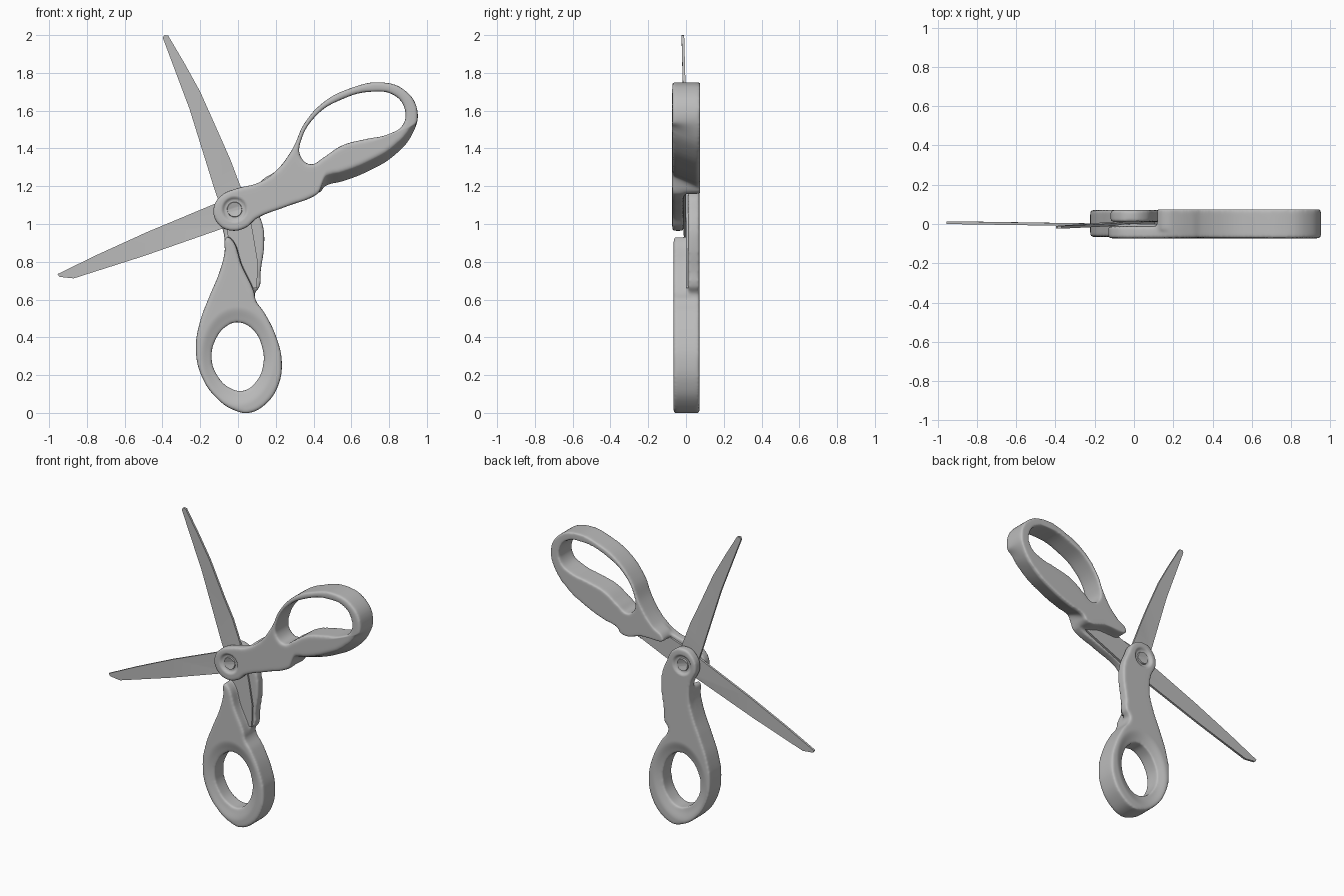
import bpy, bmesh, math
from mathutils import Vector, Matrix

cube = bpy.data.objects.get("Cube")
if cube:
    bpy.data.objects.remove(cube, do_unlink=True)

grey = bpy.data.materials.new("plain grey")
grey.use_nodes = True
TONE = (0.5, 0.5, 0.5, 1)
grey.diffuse_color = TONE
grey.node_tree.nodes["Principled BSDF"].inputs["Base Color"].default_value = TONE

PIVOT = (-0.018, 1.077)


def link(name, mesh):
    mesh.materials.clear()
    mesh.materials.append(grey)
    obj = bpy.data.objects.new(name, mesh)
    bpy.context.collection.objects.link(obj)
    return obj


def evaluated_mesh(obj):
    """Mesh of an object with curves and modifiers applied; the object is removed."""
    bpy.context.view_layer.update()
    dg = bpy.context.evaluated_depsgraph_get()
    mesh = bpy.data.meshes.new_from_object(obj.evaluated_get(dg))
    bpy.data.objects.remove(obj, do_unlink=True)
    return mesh


def smooth(obj, angle):
    bpy.ops.object.select_all(action="DESELECT")
    obj.select_set(True)
    bpy.context.view_layer.objects.active = obj
    bpy.ops.object.shade_smooth_by_angle(angle=math.radians(angle))


def slab(outlines, y0, y1, curved=True):
    """Extrude closed front outlines (in hundredths) from y0 to y1."""
    curve = bpy.data.curves.new("outline", "CURVE")
    curve.dimensions, curve.fill_mode = "2D", "BOTH"
    curve.extrude, curve.resolution_u = (y1 - y0) / 2, 6
    for pts in outlines:
        s = curve.splines.new("BEZIER")
        s.bezier_points.add(len(pts) - 1)
        s.use_cyclic_u = True
        for bp, (x, z) in zip(s.bezier_points, pts):
            bp.co = (x / 100, z / 100, 0)
            bp.handle_left_type = bp.handle_right_type = "AUTO" if curved else "VECTOR"
    obj = bpy.data.objects.new("outline", curve)
    bpy.context.collection.objects.link(obj)
    mesh = evaluated_mesh(obj)
    mesh.transform(Matrix.Translation((0, (y0 + y1) / 2, 0)) @ Matrix.Rotation(math.pi / 2, 4, "X"))
    return mesh


def handle(name, slabs, shape):
    """Fuse slabs into one softly rounded body, then sculpt it with a rule."""
    bm = bmesh.new()
    for m in slabs:
        bm.from_mesh(m)
    bmesh.ops.remove_doubles(bm, verts=bm.verts, dist=0.0001)
    mesh = bpy.data.meshes.new(name)
    bm.to_mesh(mesh)
    bm.free()
    obj = link(name, mesh)
    fuse = obj.modifiers.new("fuse", "REMESH")
    fuse.mode, fuse.voxel_size = "VOXEL", 0.0075
    soft = obj.modifiers.new("soften", "SMOOTH")
    soft.factor, soft.iterations = 0.5, 14
    mesh = evaluated_mesh(obj)
    for v in mesh.vertices:
        shape(v.co)
    obj = link(name, mesh)
    smooth(obj, 60)
    return obj


def ramp(t):
    t = max(0.0, min(1.0, t))
    return t * t * (3 - 2 * t)


def dish(co, side):
    """Round recess around the pivot on the outer face."""
    r = math.hypot(co.x - PIVOT[0], co.z - PIVOT[1])
    if co.y * side > 0.045:
        co.y -= side * 0.014 * ramp((0.068 - r) / 0.016)


# Long-loop handle: front half carries the pivot head, back half stops at a slanted edge
long_loop = [(29, 140), (35, 153), (46, 165), (60, 172), (75, 175), (88, 171), (95, 160),
             (92.5, 148), (83, 136.5), (68, 127.5), (55, 122.5), (46, 120), (43, 116.5)]
long_hole = [(33, 136), (33, 143), (42, 158), (55, 166), (70, 170), (83, 168), (88.5, 160),
             (87, 152), (80, 147.5), (68, 145), (55, 141.5), (45, 135), (38.5, 131.5)]
long_head = [(25, 109), (10, 103), (4, 98), (-4, 96.5), (-10.5, 100), (-13, 108), (-9, 115),
             (0, 119), (10, 121.5), (20, 128)]
long_wedge = [(27, 119), (12, 120), (12, 122), (20, 128)]


def shape_long(co):
    dish(co, -1)
    # underside of the grip leans back towards the front face
    drop = 1.31 + 0.44 * (co.x - 0.4) - co.z
    lean = ramp(drop / 0.09) * ramp((co.x - 0.42) / 0.05)
    co.z += 0.4 * max(0, 0.055 - co.y) * lean


handle("long_handle", [slab([long_loop + long_head, long_hole], -0.073, -0.013),
                       slab([long_loop + long_wedge, long_hole], -0.03, 0.075)], shape_long)

# Round-loop handle: back half carries the pivot head, front half ends in a thin point
round_loop = [(-10, 74), (-15, 62), (-20.2, 48), (-22.3, 34), (-19.5, 20), (-11, 7.5), (-1, 1),
              (6, 0), (15, 5), (21.3, 14.5), (23.2, 27), (20.3, 40), (14, 53), (9.2, 60), (8.8, 63)]
round_hole = [(-14, 29), (-11.3, 40), (-6, 46), (0, 48), (8, 44), (13, 34), (13.3, 25),
              (10, 17), (3, 11.7), (-4, 13), (-10.5, 19)]
round_point = [(2, 78), (-3.5, 92), (-6, 93), (-7, 85)]
round_head = [(11.5, 67), (12, 75), (13.8, 88), (13.2, 99), (10, 107), (6, 115), (-2, 118.5),
              (-9, 115), (-12, 107), (-8, 97), (-7, 86)]


def shape_round(co):
    dish(co, 1)
    # faces slope down into the finger hole
    r = math.hypot((co.x + 0.003) / 0.137, (co.z - 0.297) / 0.183)
    co.y *= 1 - 0.25 * ramp((1.45 - r) / 0.45)


handle("round_handle", [slab([round_loop + round_point, round_hole], -0.066, 0.015),
                        slab([round_loop + round_head, round_hole], 0.011, 0.071)], shape_round)

# Blades with hidden tangs, each tilted slightly towards the other
front_blade = [(-95.5, 73.5), (-94.5, 72), (-87, 71.2), (-50, 83), (-7, 98), (5, 101.5), (41, 117),
               (40, 125), (12, 120), (0, 116), (-12.5, 110.6), (-48, 95.8), (-75, 83.5)]
back_blade = [(-39.8, 198.5), (-39, 200), (-37, 199.8), (-28, 184.5), (-20, 170), (-10, 147.6),
              (-4, 134), (1.3, 120), (5, 110), (8, 95), (10.5, 80), (10, 66), (0, 66), (-5, 90),
              (-6, 100), (-12.5, 118.5), (-25.7, 161)]
for name, pts, y, tilt in (("front_blade", front_blade, -0.014, 0.014),
                           ("back_blade", back_blade, 0.0, -0.024)):
    mesh = slab([pts], y, y + 0.014, curved=False)
    for v in mesh.vertices:
        reach = math.hypot(v.co.x - PIVOT[0], v.co.z - PIVOT[1])
        if v.co.x < -0.1:
            v.co.y += tilt * reach
    smooth(link(name, mesh), 30)

# Slotted pivot screw on both outer faces
for side, name in ((-1, "front_screw"), (1, "back_screw")):
    bm = bmesh.new()
    bmesh.ops.create_cone(bm, cap_ends=True, segments=40, radius1=0.046, radius2=0.038, depth=0.03)
    half = bmesh.ops.bisect_plane
    for offset in (-0.008, 0.008):
        half(bm, geom=bm.verts[:] + bm.edges[:] + bm.faces[:],
             plane_co=(0, offset, 0), plane_no=(0, 1, 0))
    for f in bm.faces:
        if f.normal.z > 0.9 and abs(f.calc_center_median().y) < 0.008:
            for v in f.verts:
                v.co.z -= 0.006
    turn = Matrix.Rotation(math.radians(-90 * side), 4, "X") @ Matrix.Rotation(0.3, 4, "Z")
    place = Matrix.Translation((PIVOT[0], side * 0.052, PIVOT[1]))
    bm.transform(place @ turn)
    mesh = bpy.data.meshes.new(name)
    bm.to_mesh(mesh)
    bm.free()
    smooth(link(name, mesh), 30)
